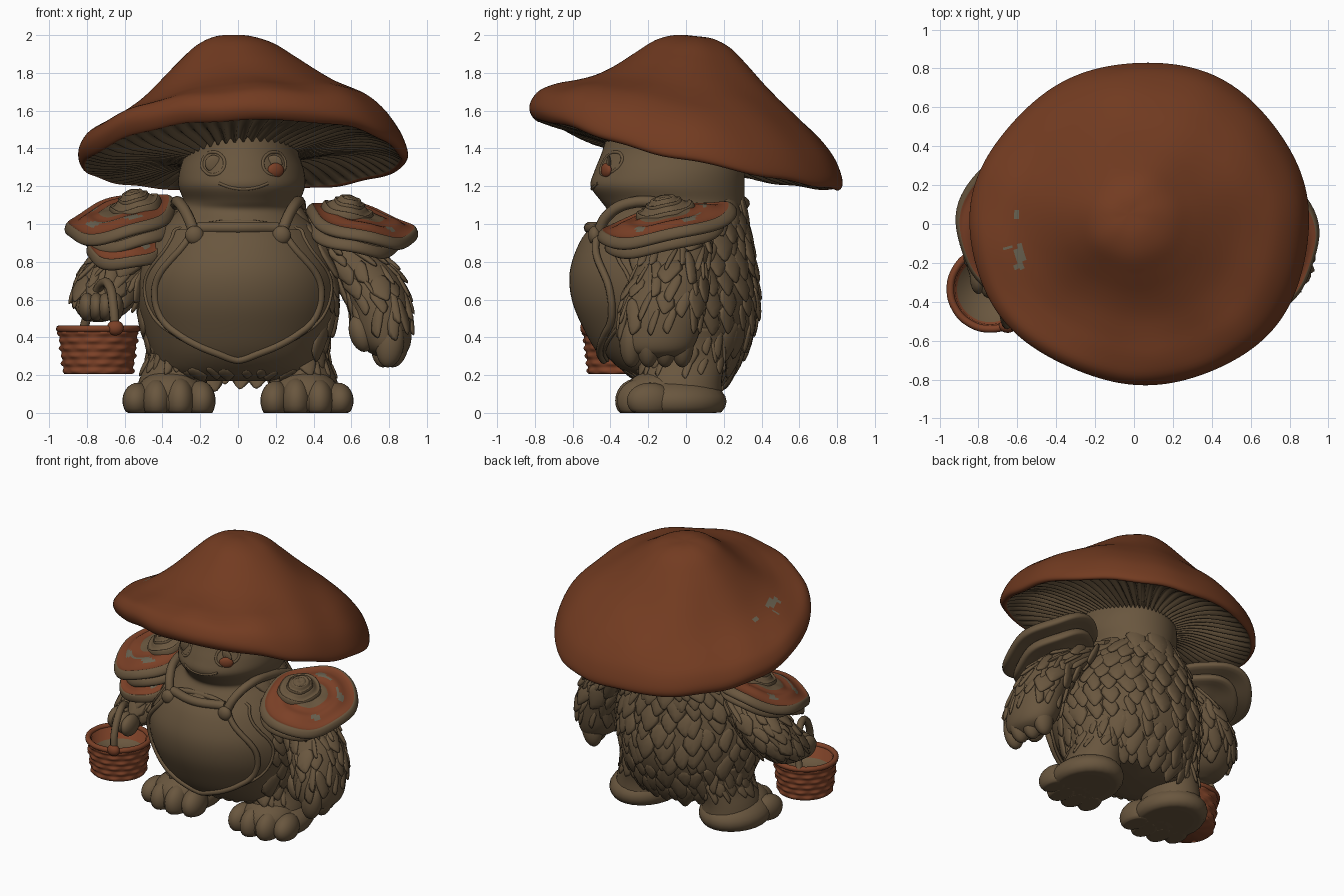
import bpy, bmesh, math, random
from mathutils import Vector, Matrix

random.seed(4)
if "Cube" in bpy.data.objects:
    bpy.data.objects.remove(bpy.data.objects["Cube"])


def material(name, rgb):
    m = bpy.data.materials.new(name)
    m.use_nodes = True
    m.diffuse_color = (*rgb, 1)
    bsdf = m.node_tree.nodes["Principled BSDF"]
    bsdf.inputs["Base Color"].default_value = (*rgb, 1)
    bsdf.inputs["Roughness"].default_value = 0.8
    return m


BROWN = material("earth brown", (0.142, 0.094, 0.049))
CAP = material("cap rust", (0.17, 0.044, 0.015))
RUST = material("bright rust", (0.2, 0.052, 0.02))
MOSS = material("grey moss", (0.14, 0.12, 0.08))


def spline(keys, t):
    """Catmull-Rom through equal-length tuples."""
    i = min(int(t), len(keys) - 2)
    f, n = t - i, len(keys)
    a, b, c, d = (Vector(keys[max(0, min(n - 1, i + k))]) for k in (-1, 0, 1, 2))
    return b + ((c - a) * f + (2 * a - 5 * b + 4 * c - d) * f ** 2 + (3 * b - a - 3 * c + d) * f ** 3) / 2


def finish(name, bm, mats):
    bmesh.ops.recalc_face_normals(bm, faces=bm.faces)
    me = bpy.data.meshes.new(name)
    for f in bm.faces:
        f.smooth = True
    bm.to_mesh(me)
    bm.free()
    for m in mats:
        me.materials.append(m)
    bpy.context.collection.objects.link(bpy.data.objects.new(name, me))


def skin(name, rows, mats, rule=None, closed=True):
    """Surface through rows of points; rule(row, centre) picks the material."""
    bm = bmesh.new()
    vs = [[bm.verts.new(p) for p in row] for row in rows]
    n = len(rows[0])
    for i in range(len(rows) - 1):
        for j in range(n if closed else n - 1):
            k = (j + 1) % n
            f = bm.faces.new((vs[i][j], vs[i][k], vs[i + 1][k], vs[i + 1][j]))
            if rule:
                f.material_index = rule(i, f.calc_center_median())
    bmesh.ops.remove_doubles(bm, verts=bm.verts, dist=0.0002)
    finish(name, bm, mats)


def around(n):
    return [2 * math.pi * j / n for j in range(n)]


def ring_point(keys, t, a):
    x, y, z, rx, ry = spline(keys, t)
    return Vector((x + rx * math.cos(a), y + ry * math.sin(a), z))


def loft(name, keys, mat=BROWN, n=40, sub=5):
    ts = [i / sub for i in range((len(keys) - 1) * sub + 1)]
    rows = [[ring_point(keys, t, a) for a in around(n)] for t in ts]
    for end, row in ((keys[0], 0), (keys[-1], len(rows) + 1)):
        rows.insert(row, [Vector(end[:3])] * n)
    skin(name, rows, [mat])


def ball(name, loc, size, mat=BROWN, rot=(0, 0, 0), floor=False):
    bm = bmesh.new()
    bmesh.ops.create_uvsphere(bm, u_segments=24, v_segments=14, radius=1)
    turn = Matrix.Rotation(rot[2], 3, 'Z') @ Matrix.Rotation(rot[1], 3, 'Y') @ Matrix.Rotation(rot[0], 3, 'X')
    for v in bm.verts:
        v.co = turn @ Vector([c * s for c, s in zip(v.co, size)]) + Vector(loc)
        if floor:
            v.co.z = max(v.co.z, 0)
    finish(name, bm, [mat])


def tube(name, pts, r, mat=BROWN, cyclic=False):
    cu = bpy.data.curves.new(name, 'CURVE')
    cu.dimensions = '3D'
    cu.bevel_depth, cu.bevel_resolution, cu.resolution_u = r, 3, 6
    cu.use_fill_caps = True
    sp = cu.splines.new('BEZIER')
    sp.bezier_points.add(len(pts) - 1)
    for b, p in zip(sp.bezier_points, pts):
        b.co = p
        b.handle_left_type = b.handle_right_type = 'AUTO'
    sp.use_cyclic_u = cyclic
    cu.materials.append(mat)
    bpy.context.collection.objects.link(bpy.data.objects.new(name, cu))


def fur(name, keys, t0, t1, rows, count, a0, a1, size):
    """Shingled drop-shaped tufts hanging over a loft."""
    bm = bmesh.new()
    for i in range(rows):
        t = t0 + (t1 - t0) * i / max(rows - 1, 1)
        for j in range(count):
            a = a0 + (a1 - a0) * (j + 0.5 * (i % 2) + random.uniform(-.35, .35)) / count
            p = ring_point(keys, t + random.uniform(-.12, .12), a)
            down = ring_point(keys, t + .05, a) - ring_point(keys, t - .05, a)
            down = (down if down.z < 0 else -down).normalized()
            side = (ring_point(keys, t, a + .05) - p).normalized()
            out = down.cross(side).normalized()
            if out.dot(p - spline(keys, t).xyz) < 0:
                out = -out
            drop = (down + out * 0.14).normalized()
            s = size * random.uniform(.75, 1.3)
            for v in bmesh.ops.create_uvsphere(bm, u_segments=8, v_segments=6, radius=1)["verts"]:
                c = v.co.copy()
                w = 0.8 * (1 - 0.55 * max(-c.z, 0))
                v.co = p + s * (side * c.x * w + out * c.y * .18 - drop * c.z)
    finish(name, bm, [BROWN])


# Body and head in one column
torso = [(x, (f + b) / 2, z, w, (b - f) / 2) for x, z, w, f, b in (
    (0, .17, .2, -.2, .2), (0, .2, .4, -.3, .24), (0, .3, .45, -.42, .3), (0, .45, .5, -.51, .365),
    (0, .6, .53, -.57, .38), (0, .75, .52, -.58, .365), (0, .9, .46, -.53, .34), (0, 1.0, .4, -.46, .32),
    (.01, 1.07, .33, -.42, .31), (.02, 1.12, .31, -.45, .31), (.02, 1.2, .335, -.505, .31),
    (.02, 1.28, .33, -.485, .31), (.02, 1.38, .3, -.445, .3), (.02, 1.5, .29, -.41, .29))]
loft("body_and_head", torso, n=64)
fur("back_fur", torso, 1.2, 8, 11, 16, -.35, math.pi + .2, .085)
fur("hem_fur", torso, 1, 1, 1, 30, 0, 2 * math.pi, .05)


def front(x, z, lift=0.0):
    """Point on the front of the body at x, z."""
    lo, hi = 0, len(torso) - 1
    for _ in range(24):
        mid = (lo + hi) / 2
        lo, hi = (mid, hi) if spline(torso, mid).z < z else (lo, mid)
    cx, cy, _, rx, ry = spline(torso, lo)
    u = max(-.98, min(.98, (x - cx) / rx))
    return Vector((x, cy - ry * math.sqrt(1 - u * u) - lift, z))


# Overalls: shield-shaped bib over a wider panel, both edged
shield = [(.23, .97), (.3, .87), (.41, .74), (.44, .62), (.39, .48), (.22, .36), (.01, .28)]
for name, grow, lift, edge in (("bib", 0, .035, .02), ("overall_panel", .1, .014, .01)):
    outline = [spline(shield, k / 4) for k in range(25)]
    outline = [(w + grow * (1 - k / 24), z) for k, (w, z) in enumerate(outline)]
    skin(name, [[front(w * (u / 12 - 1), z, lift) for u in range(25)] for w, z in outline], [BROWN], closed=False)
    rim = outline[::2]
    tube(name + "_edge", [front(w, z, lift) for w, z in rim]
         + [front(-w, z, lift) for w, z in reversed(rim)], edge, cyclic=True)
tube("bib_top_band", [front(x, .98, .035) for x in (-.21, 0, .21)], .032)

# Face
for side, x in (("right", -.13), ("left", .19)):
    ball(side + "_eye", front(x, 1.32), (.045, .012, .045))
    tube(side + "_eyelid", [front(x + .06 * math.cos(a), 1.32 + .06 * math.sin(a), -.005) for a in around(8)],
         .009, cyclic=True)
tube("smile", [front(.03 + x, 1.185 + x * x * 1.8, -.002) for x in (-.13, -.07, 0, .07, .13)], .008)
ball("cheek", front(.2, 1.285, .004), (.048, .02, .038), RUST, rot=(0, 0, .5))

# Legs, feet, straps
for side, s in (("right", -1), ("left", 1)):
    leg = [(s * x, y, z, w, d) for x, y, z, w, d in
           ((.35, -.04, .06, .2, .23), (.345, -.03, .17, .18, .22), (.31, -.01, .3, .17, .22), (.29, -.01, .45, .2, .23))]
    loft(side + "_leg", leg)
    fur(side + "_leg_fur", leg, 1.7, 2.4, 3, 13, 0, 2 * math.pi, .06)
    ball(side + "_foot", (s * .365, -.06, .06), (.235, .275, .13), floor=True)
    ball(side + "_instep", (s * .36, -.15, .1), (.18, .18, .125), floor=True)
    for k, x in enumerate((.2, .31, .425, .53)):
        ball(f"{side}_toe_{k}", (s * x, (-.22, -.25, -.24, -.19)[k], .065), (.08, .125, (.105, .12, .115, .095)[k]),
             rot=(0, 0, s * (x - .35)), floor=True)
    ball(side + "_button", front(s * .23, .94, .04), (.05, .035, .05))
    tube(side + "_strap", [front(s * .23, .95, .03), (s * .265, -.42, 1.04), (s * .31, -.3, 1.11),
                           (s * .33, -.08, 1.1), (s * .33, .12, 1.04)], .03)

# Arms and hands
left_arm = [(.4, -.02, 1.0, .08, .12), (.52, -.04, .9, .16, .17), (.66, -.08, .75, .18, .19),
            (.745, -.12, .58, .165, .22), (.77, -.14, .42, .15, .21), (.79, -.15, .33, .11, .17), (.8, -.15, .29, .04, .07)]
right_arm = [(-.4, 0, 1.0, .08, .12), (-.52, 0, .9, .16, .17), (-.63, -.02, .76, .19, .19),
             (-.69, -.08, .63, .18, .19), (-.72, -.14, .53, .13, .15), (-.72, -.15, .49, .04, .05)]
loft("left_arm", left_arm)
loft("right_arm", right_arm)
fur("left_arm_fur", left_arm, 1, 3.5, 6, 12, 0, 2 * math.pi, .08)
fur("right_arm_fur", right_arm, 1, 3.2, 6, 12, 0, 2 * math.pi, .08)
for k in range(4):
    ball(f"left_finger_{k}", (.83 - .025 * abs(k - 1), -.29 + .09 * k, .37), (.075, .062, .13), rot=(0, .12, 0))
    ball(f"right_finger_{k}", (-.8 + .05 * k, -.27 - .02 * k, .56), (.045, .09, .075))
ball("left_thumb", (.65, -.24, .42), (.06, .07, .1), rot=(0, -.3, 0))
ball("right_hand", (-.74, -.2, .56), (.12, .13, .08))


# Shoulder shelves: wavy discs with a rust band and a few moss flecks on top
def shelf_colour(i, c):
    if not 4 <= i < 17:
        return 0
    return 2 if 8 <= i < 11 and math.sin(23 * c.y + 9 * c.x) > .8 else 1


def shelf(name, centre, rx, ry, turn, top=BROWN):
    prof = [(0, .05), (.3, .055), (.45, .045), (.6, .05), (.75, .03), (.86, .025), (.93, .03),
            (1, .0), (.97, -.03), (.7, -.035), (.4, -.06), (0, -.08)]
    rows = []
    for k in range(34):
        r, h = spline(prof, k / 3)
        rows.append([turn @ Vector((rx * r * (1 + .03 * math.sin(5 * a) * r) * math.cos(a),
                                    ry * r * math.sin(a), h + .035 * rx * r * math.sin(4 * a + 1))) + Vector(centre)
                     for a in around(64)])
    skin(name, rows, [BROWN, top, MOSS if top == RUST else top], shelf_colour)


for side, s, c, tip in (("left", 1, Vector((.655, -.1, 1.0)), .2), ("right", -1, Vector((-.62, -.03, 1.03)), .24)):
    turn = Matrix.Rotation(s * .24, 3, 'Y') @ Matrix.Rotation(tip, 3, 'X')
    for name, off, rx, ry, top in (("shelf", (0, 0, 0), .3, .375, RUST),
                                   ("lower_shelf", (-s * .03, -.03, -.07), .25, .32, BROWN),
                                   ("shelf_crown", (-s * .09, 0, .04), .14, .16, BROWN),
                                   ("shelf_tip", (-s * .09, .0, .075), .085, .1, BROWN)):
        shelf(f"{side}_{name}", c + turn @ Vector(off), rx, ry, turn, top)
shelf("right_small_shelf", (-.59, -.19, .87), .21, .22, Matrix.Rotation(-.1, 3, 'Y') @ Matrix.Rotation(.4, 3, 'X'), RUST)

# Basket with woven bands, lining and arched handle
hub = Vector((-.74, -.335, 0))
weave = []
for k in range(31):
    z, band = .205 + .008 * k, k // 5
    bulge = .007 * math.sin(math.pi * (k % 5) / 4)
    weave.append([(.18 + .03 * k / 30 + bulge * (1 + .8 * math.cos(11 * a + math.pi * band)), z) for a in around(88)])
weave.insert(0, [(0, .205)] * 88)
weave += [[(r, z)] * 88 for r, z in ((.18, .44), (.17, .36), (0, .36))]
skin("basket", [[hub + Vector((r * math.cos(a), r * math.sin(a), z)) for (r, z), a in zip(row, around(88))]
                for row in weave], [RUST, BROWN], lambda i, c: int(i > 32))
tube("basket_rim", [hub + Vector((.205 * math.cos(a), .205 * math.sin(a), .445)) for a in around(12)], .019, RUST, True)
tube("basket_handle", [(-.65, -.52, .43), (-.66, -.5, .56), (-.68, -.42, .67), (-.71, -.33, .69),
                       (-.76, -.22, .62), (-.82, -.15, .44)], .025)
ball("handle_knot", (-.65, -.525, .45), (.045, .035, .04), RUST)

# Cap: tilted lumpy dome, rolled rim and gills underneath
dome = [(0, .62), (.12, .615), (.24, .575), (.36, .495), (.48, .41), (.6, .335), (.72, .275), (.84, .22), (.94, .155),
        (.99, .085), (1, .03), (.97, -.005), (.92, .005), (.7, .015), (.45, -.005), (.3, -.035)]
rows, rim_row = [], 44
for k in range(61):
    r, h = spline(dome, k / 4)
    row = []
    for a in around(320):
        wob = 1 + .012 * math.sin(3 * a + 4.2) + .006 * math.sin(7 * a)
        x, y = .872 * r * wob * math.cos(a), .828 * r * wob * math.sin(a)
        z = 1.375 - .245 * y + h + .6 * x * r * r * (1 - r) + .14 * y * (1 - r * r) - .05 * (r * math.cos(a)) ** 2
        z += .008 * math.sin(13 * x + 4 * y) * math.sin(11 * y - 3 * x) * r + .006 * r * math.sin(5 * a + 6 * r)
        if k > rim_row + 2:
            z += .016 * math.cos(64 * a) * min(1, (k - rim_row) / 8)
        row.append((x + .036 * r - .03 * (1 - r), y + .05 * (1 - r), z))
    rows.append(row)


def cap_colour(i, c):
    if i >= rim_row + 2:
        return 1
    spots = ((-.59, -.17, .025, .07), (-.65, -.12, .015, .015), (-.6, .05, .02, .02))
    return 2 if i < rim_row and any(((c.x - x) / w) ** 2 + ((c.y - y) / d) ** 2 < 1 for x, y, w, d in spots) else 0


skin("mushroom_cap", rows, [CAP, BROWN, MOSS], cap_colour)
